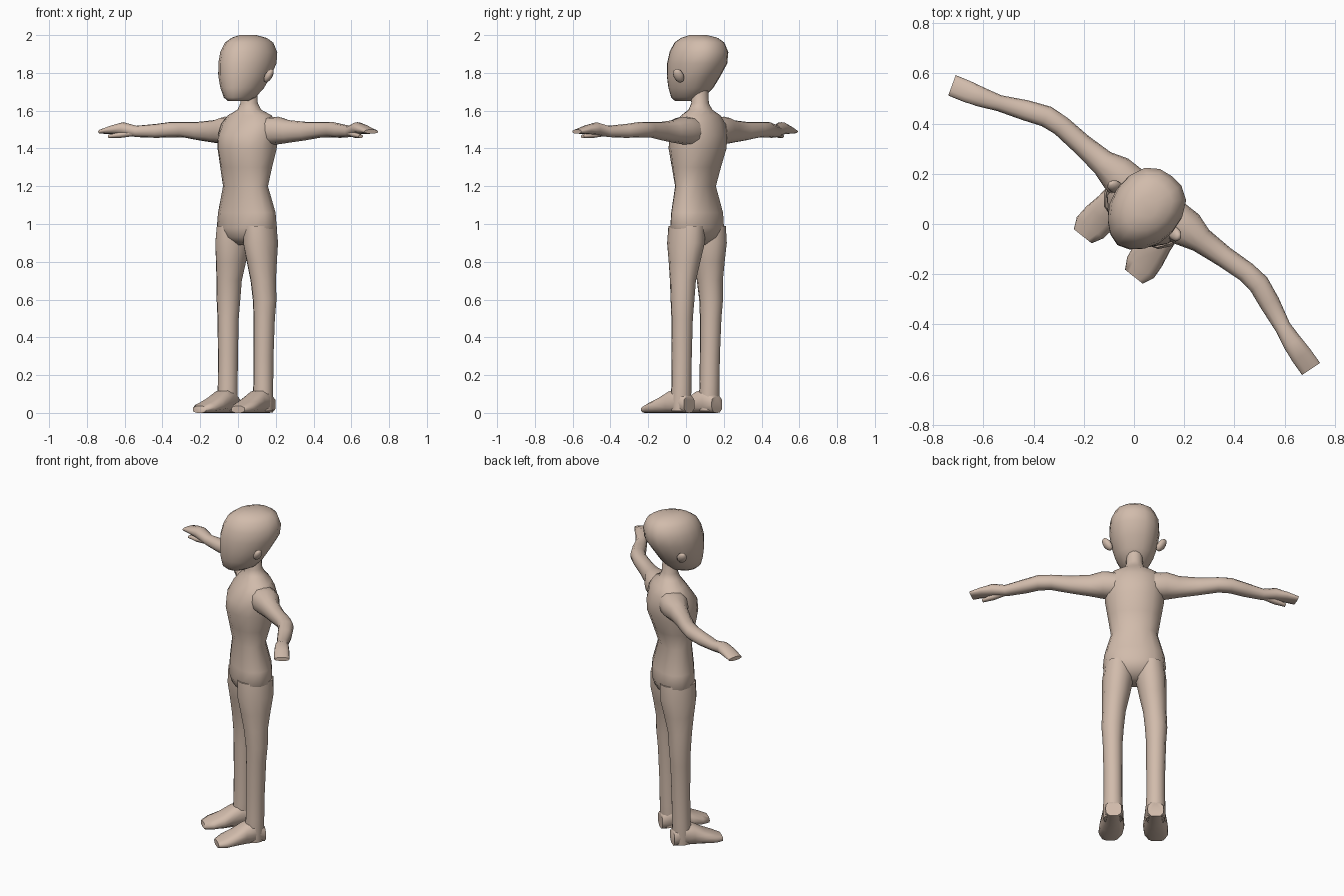
import bpy, bmesh
from math import sin, cos, pi, radians
from mathutils import Matrix

default_cube = bpy.data.objects.get("Cube")
if default_cube:
    bpy.data.objects.remove(default_cube, do_unlink=True)

# The figure is built facing -y, then turned to its standing direction
TURN = radians(-38.3)

skin = bpy.data.materials.new("warm beige skin")
skin.use_nodes = True
tone = (0.64, 0.50, 0.41, 1)
skin.diffuse_color = tone
skin.node_tree.nodes["Principled BSDF"].inputs["Base Color"].default_value = tone


def outline(power=2.0, sides=12):
    """Unit superellipse as (across, along) pairs."""
    points = []
    for i in range(sides):
        angle = 2 * pi * i / sides
        c, s = cos(angle), sin(angle)
        size = (abs(c) ** power + abs(s) ** power) ** (-1 / power)
        points.append((c * size, s * size))
    return points


def finish(name, bm, mirrored):
    """Turn a bmesh into a smooth, coloured and optionally mirrored object."""
    bmesh.ops.recalc_face_normals(bm, faces=bm.faces[:])
    mesh = bpy.data.meshes.new(name)
    bm.to_mesh(mesh)
    bm.free()
    mesh.materials.append(skin)
    mesh.shade_smooth()
    mesh.set_sharp_from_angle(angle=radians(60))
    obj = bpy.data.objects.new(name, mesh)
    bpy.context.scene.collection.objects.link(obj)
    obj.rotation_euler.z = TURN
    if mirrored:
        obj.modifiers.new("other side", "MIRROR")
    return obj


def loft(name, rings, mirrored=False):
    """Skin a list of point rings and close both ends."""
    bm = bmesh.new()
    loops = [[bm.verts.new(point) for point in ring] for ring in rings]
    for low, high in zip(loops, loops[1:]):
        for i in range(len(low)):
            j = (i + 1) % len(low)
            bm.faces.new((low[i], low[j], high[j], high[i]))
    bm.faces.new(loops[0])
    bm.faces.new(loops[-1])
    return finish(name, bm, mirrored)


# Torso and neck: height, half width, centre depth, half depth
torso = [
    (.89, .05, .07, .05), (.93, .14, .073, .10), (.98, .178, .075, .116),
    (1.06, .17, .075, .113), (1.2, .132, .064, .09), (1.3, .148, .07, .115),
    (1.4, .165, .078, .142), (1.47, .168, .083, .14), (1.53, .165, .095, .112),
    (1.575, .13, .10, .085), (1.605, .065, .097, .06), (1.64, .047, .095, .045),
    (1.72, .045, .09, .045),
]
loft("torso", [[(c * a, mid + s * b, z) for c, s in outline(2.1, 14)]
               for z, a, mid, b in torso])

# Head: height, half width, face depth, back depth; pointed face, fuller back
head = [
    (1.65, .045, -.065, .05), (1.67, .075, -.088, .10), (1.72, .107, -.10, .15),
    (1.78, .128, -.107, .19), (1.85, .141, -.104, .235), (1.91, .138, -.088, .243),
    (1.96, .115, -.06, .225), (1.985, .085, -.02, .19), (2.0, .04, .03, .13),
]
face, back = outline(1.75, 16), outline(2.5, 16)
rings = []
for z, a, front_y, back_y in head:
    mid, half = (front_y + back_y) / 2, (back_y - front_y) / 2
    rings.append([(c * a, mid + s * half, z)
                  for c, s in (f if f[1] < 0 else b for f, b in zip(face, back))])
loft("head", rings)

# Ears: flattened spheres leaning outwards
bm = bmesh.new()
bmesh.ops.create_uvsphere(bm, u_segments=10, v_segments=6, radius=1)
bm.transform(Matrix.Translation((.152, .07, 1.785))
             @ Matrix.Rotation(radians(35), 4, "Y")
             @ Matrix.Rotation(radians(25), 4, "Z")
             @ Matrix.Diagonal((.02, .028, .042, 1)))
finish("ears", bm, True)


def limb(name, stations, power=2.0):
    """Sideways limb: reach, depth, height, half depth, half height, slant."""
    loft(name, [[(x + slant * c * ry, y + c * ry, z + s * rz)
                 for c, s in outline(power)]
                for x, y, z, ry, rz, slant in stations], True)


# Arms with the hands as flat mittens
limb("arms", [
    (.11, .11, 1.49, .08, .075, 0), (.18, .115, 1.495, .075, .073, 0),
    (.25, .115, 1.49, .052, .06, 0), (.36, .12, 1.492, .043, .049, 0),
    (.47, .127, 1.50, .041, .041, 0), (.54, .12, 1.5, .042, .041, .2),
    (.62, .088, 1.493, .038, .037, .4), (.72, .045, 1.49, .03, .03, .4),
    (.79, .02, 1.506, .037, .033, .35), (.85, .002, 1.50, .041, .023, .33),
    (.912, -.016, 1.489, .041, .011, .33),
], 2.4)
limb("thumbs", [
    (.73, .03, 1.483, .018, .018, .3), (.79, .0, 1.472, .02, .016, .3),
    (.85, -.027, 1.464, .014, .009, .3),
])

# Legs: height, side offset, centre depth, half width, half depth
legs = [
    (.99, .09, .075, .08, .105), (.9, .094, .074, .087, .107),
    (.8, .104, .072, .077, .088), (.7, .115, .07, .066, .071),
    (.6, .122, .073, .063, .064), (.5, .122, .07, .056, .058),
    (.3, .12, .066, .053, .054), (.15, .12, .064, .053, .053),
    (.07, .12, .06, .056, .055), (.01, .12, .06, .053, .053),
]
loft("legs", [[(x + c * a, y + s * b, z) for c, s in outline()]
              for z, x, y, a, b in legs], True)

# Feet: depth, side offset, half width, top height, flat on the ground
feet = [
    (.115, .118, .045, .09), (.06, .118, .056, .13), (.0, .119, .061, .115),
    (-.06, .122, .07, .08), (-.12, .128, .068, .055), (-.165, .13, .045, .036),
]
loft("feet", [[(x + c * w, y, top * (1 + s) / 2) for c, s in outline(3.2)]
              for y, x, w, top in feet], True)
